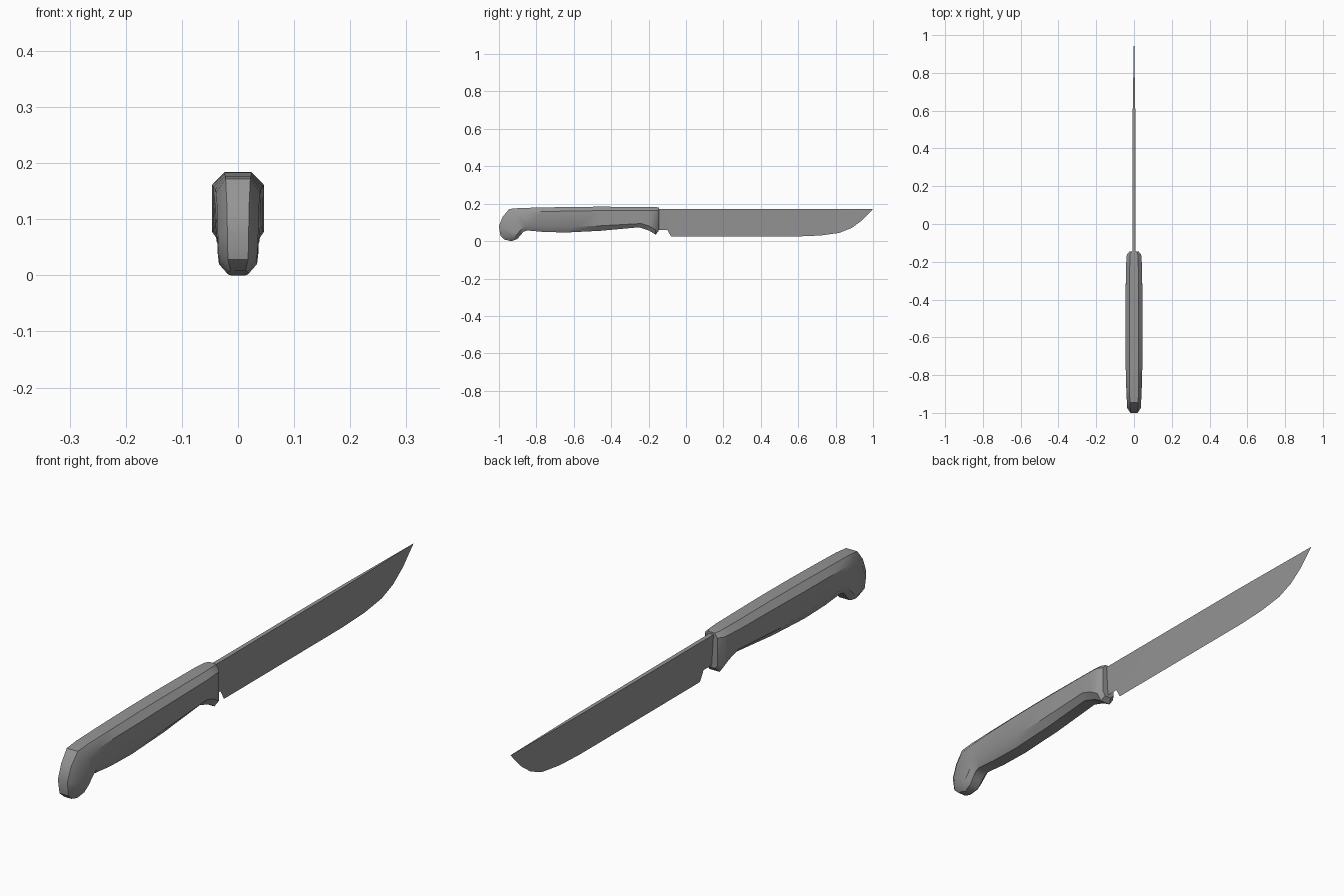
import bpy
import bmesh
import math

cube = bpy.data.objects.get("Cube")
if cube:
    bpy.data.objects.remove(cube, do_unlink=True)

grey = bpy.data.materials.new("steel grey")
grey.use_nodes = True
colour = (0.3, 0.3, 0.3, 1)
grey.diffuse_color = colour
grey.node_tree.nodes["Principled BSDF"].inputs["Base Color"].default_value = colour


def finish(name, bm, angle):
    bmesh.ops.recalc_face_normals(bm, faces=bm.faces)
    mesh = bpy.data.meshes.new(name)
    bm.to_mesh(mesh)
    bm.free()
    mesh.materials.append(grey)
    obj = bpy.data.objects.new(name, mesh)
    bpy.context.collection.objects.link(obj)
    bpy.ops.object.select_all(action="DESELECT")
    obj.select_set(True)
    bpy.context.view_layer.objects.active = obj
    bpy.ops.object.shade_smooth_by_angle(angle=math.radians(angle))
    return obj


# Handle: eight-sided sections from the bolster to the hooked pommel.
# Each row: spine (y, z), upper side, lower side, belly, edge width, side width
sections = [
    ((-.145, .180), (-.145, .165), (-.145, .065), (-.147, .052), .013, .024),
    ((-.163, .182), (-.163, .165), (-.163, .060), (-.163, .035), .020, .038),
    ((-.200, .183), (-.200, .165), (-.200, .082), (-.195, .055), .022, .041),
    ((-.250, .183), (-.250, .164), (-.240, .094), (-.250, .074), .023, .043),
    ((-.460, .184), (-.460, .163), (-.460, .082), (-.460, .055), .024, .045),
    ((-.600, .183), (-.600, .161), (-.600, .077), (-.640, .046), .024, .046),
    ((-.760, .180), (-.760, .158), (-.760, .080), (-.760, .049), .024, .044),
    ((-.890, .177), (-.870, .153), (-.835, .088), (-.850, .057), .023, .041),
    ((-.945, .172), (-.917, .148), (-.860, .082), (-.868, .050), .022, .039),
    ((-.980, .130), (-.955, .115), (-.885, .057), (-.885, .032), .020, .037),
    ((-1.00, .080), (-.975, .070), (-.905, .036), (-.900, .013), .019, .036),
    ((-.992, .028), (-.970, .032), (-.925, .020), (-.915, .006), .018, .034),
    ((-.970, .008), (-.960, .006), (-.942, .002), (-.935, .000), .013, .018),
]
bm = bmesh.new()
rings = []
for spine, upper, lower, belly, edge, side in sections:
    half = [(edge, spine), (side, upper), (side, lower), (edge, belly)]
    loop = half + [(-x, p) for x, p in reversed(half)]
    rings.append([bm.verts.new((x, y, z)) for x, (y, z) in loop])
for a, b in zip(rings, rings[1:]):
    for i in range(len(a)):
        j = (i + 1) % len(a)
        bm.faces.new((a[i], a[j], b[j], b[i]))
bm.faces.new(rings[0])
bm.faces.new(rings[-1])
finish("handle", bm, 35)

# Blade: wedge with a thick spine tapering to the point and a sharp lower edge
cutting_edge = [(-.16, .060), (-.10, .060), (-.08, .025), (.60, .025), (.72, .030),
                (.82, .044), (.885, .070), (.94, .110), (1.0, .172)]
bm = bmesh.new()
columns = []
for y, z in cutting_edge:
    w = .008 if y < .5 else .008 * (1 - y) / .5 + .0004
    columns.append([bm.verts.new(p) for p in ((w, y, .173), (-w, y, .173), (0, y, z))])
for a, b in zip(columns, columns[1:]):
    for i in range(3):
        j = (i + 1) % 3
        bm.faces.new((a[i], a[j], b[j], b[i]))
bm.faces.new(columns[0])
bm.faces.new(columns[-1])
finish("blade", bm, 30)
